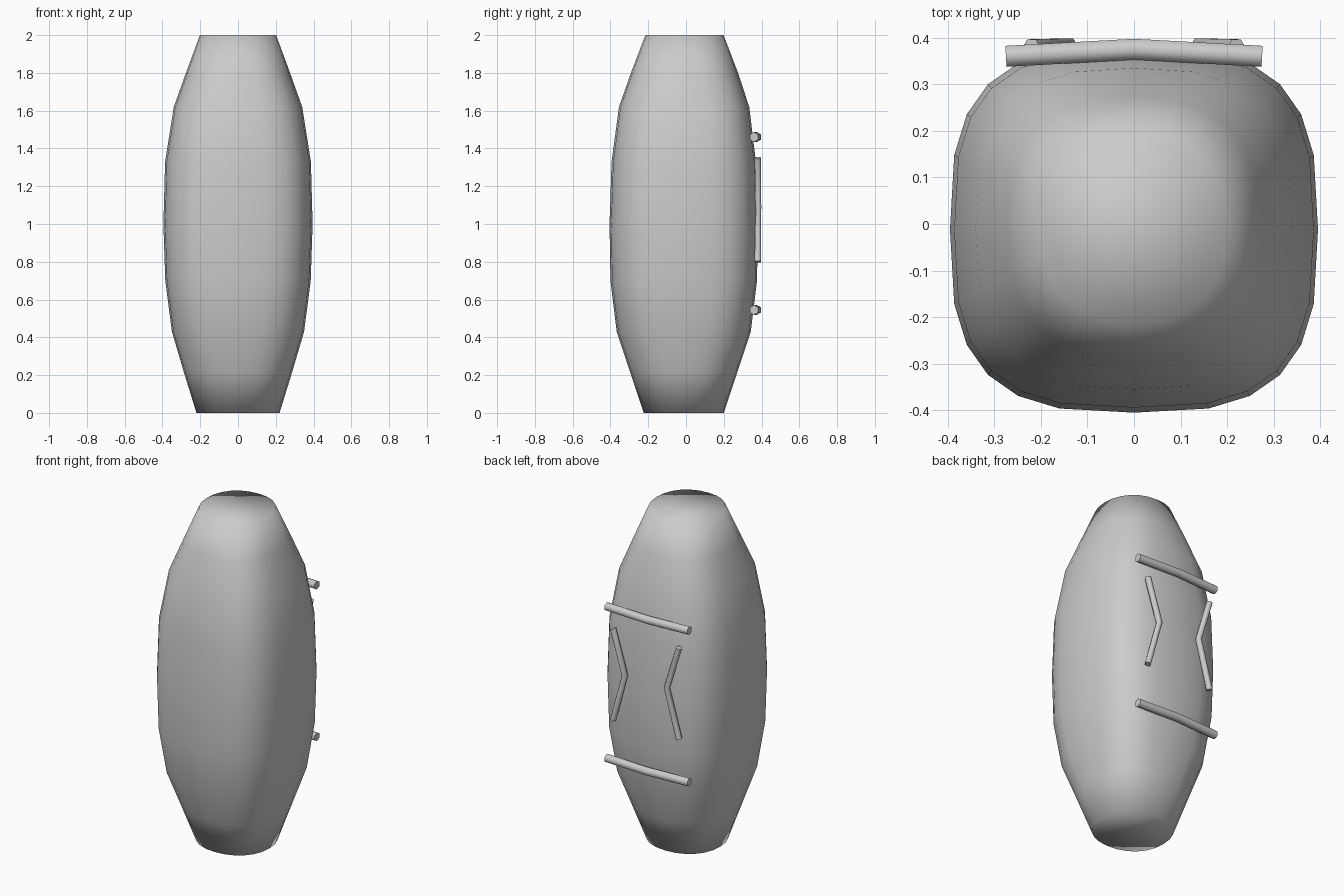
import bpy, bmesh
from math import sin, cos, pi, copysign
from mathutils import Vector

if "Cube" in bpy.data.objects:
    bpy.data.objects.remove(bpy.data.objects["Cube"])


def finish(name, bm, smooth_all=False):
    bmesh.ops.recalc_face_normals(bm, faces=bm.faces)
    me = bpy.data.meshes.new(name)
    bm.to_mesh(me)
    bm.free()
    ob = bpy.data.objects.new(name, me)
    bpy.context.collection.objects.link(ob)
    for o in bpy.context.selected_objects:
        o.select_set(False)
    ob.select_set(True)
    bpy.context.view_layer.objects.active = ob
    if smooth_all:
        bpy.ops.object.shade_smooth()
    else:
        bpy.ops.object.shade_smooth_by_angle(angle=pi * 0.42)
    return ob


def skin(bm, rings):
    """Bridge rings of points into a capped tube."""
    loops = [[bm.verts.new(p) for p in r] for r in rings]
    n = len(loops[0])
    for a, b in zip(loops, loops[1:]):
        for i in range(n):
            j = (i + 1) % n
            bm.faces.new((a[i], a[j], b[j], b[i]))
    bm.faces.new(loops[0])
    bm.faces.new(loops[-1])


def tube(name, path, radius, sides=6):
    pts = [Vector(p) for p in path]
    rings = []
    for i, p in enumerate(pts):
        t = (pts[min(i + 1, len(pts) - 1)] - pts[max(i - 1, 0)]).normalized()
        u = t.cross(Vector((0, 1, 0))).normalized()
        v = t.cross(u)
        rings.append([p + radius * (u * cos(2 * pi * k / sides) + v * sin(2 * pi * k / sides))
                      for k in range(sides)])
    bm = bmesh.new()
    skin(bm, rings)
    return finish(name, bm)


def body_ring(z, rx, ry, cy, power):
    """Rounded-square section (superellipse)."""
    ring = []
    for k in range(24):
        a = 2 * pi * k / 24
        c, s = cos(a), sin(a)
        ring.append((copysign(abs(c) ** (2 / power), c) * rx,
                     cy + copysign(abs(s) ** (2 / power), s) * ry, z))
    return ring


# Swollen body: round blunt ends, rounded-square middle
profile = [  # z, half width, half depth, y centre, squareness
    (0.00, 0.22, 0.212, -0.012, 2.2),
    (0.22, 0.288, 0.285, -0.012, 2.5),
    (0.43, 0.35, 0.355, -0.012, 2.8),
    (0.70, 0.385, 0.388, -0.012, 3.0),
    (1.00, 0.395, 0.393, -0.012, 3.0),
    (1.33, 0.386, 0.382, -0.012, 3.0),
    (1.62, 0.34, 0.345, -0.010, 2.8),
    (1.81, 0.272, 0.28, -0.008, 2.5),
    (2.00, 0.202, 0.207, -0.008, 2.2),
]
bm = bmesh.new()
skin(bm, [body_ring(*p) for p in profile])
finish("body", bm, True)

# Two bowed bars across the back
for name, z in (("upper_bar", 1.46), ("lower_bar", 0.545)):
    tube(name, [(-0.275, 0.36, z), (0, 0.375, z), (0.275, 0.36, z)], 0.026)

# Pair of bent rods between them, points facing inward
for name, s in (("bent_rod_right", 1), ("bent_rod_left", -1)):
    tube(name, [(s * 0.22, 0.38, 0.80), (s * 0.14, 0.382, 1.09), (s * 0.22, 0.38, 1.35)], 0.019)
